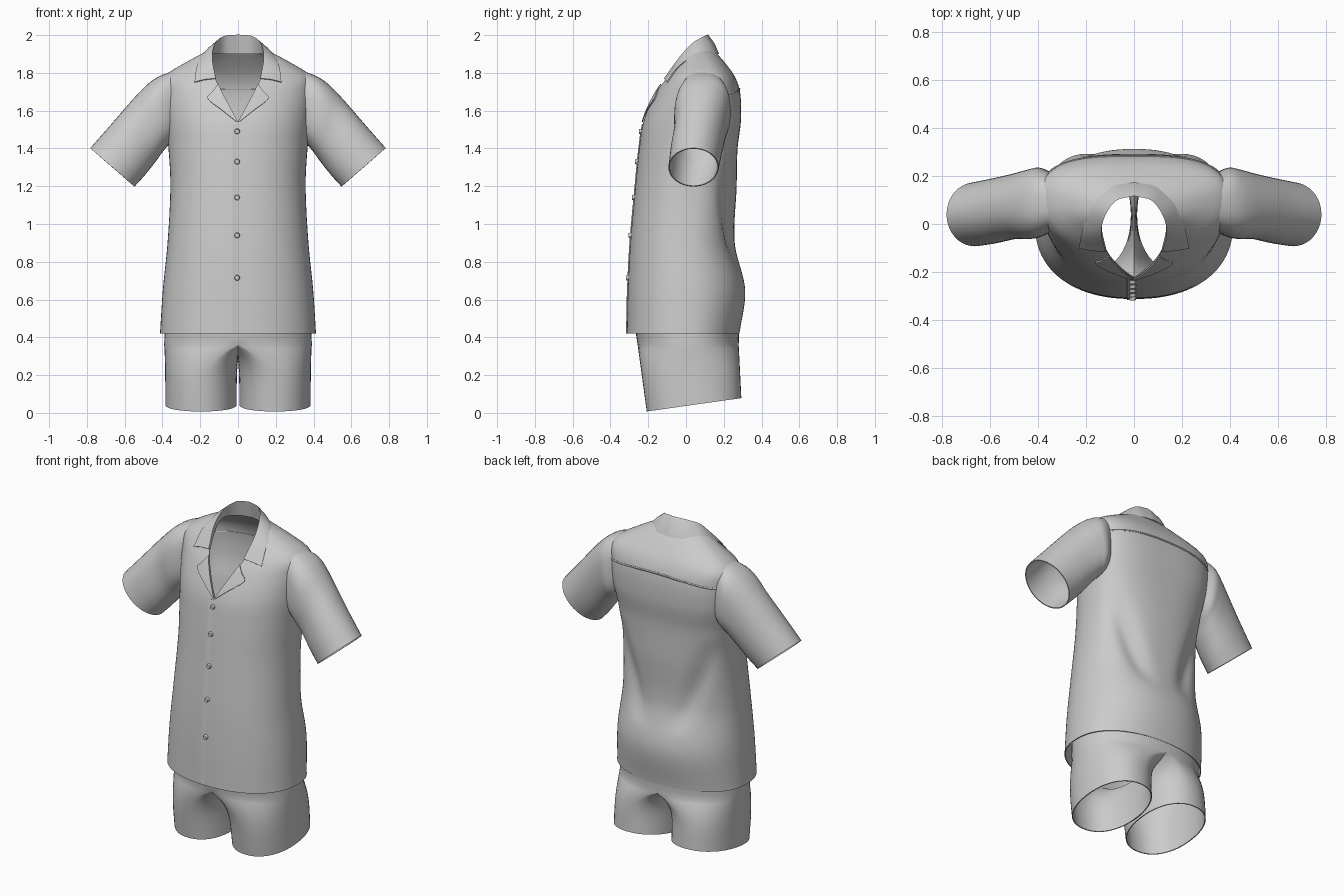
import bpy, bmesh
from math import sin, cos, pi, asin, exp, radians
from mathutils import Vector, Matrix

if "Cube" in bpy.data.objects:
    bpy.data.objects.remove(bpy.data.objects["Cube"])


def interp(keys, u):
    """Smooth (Hermite) interpolation of rows (u, a, b, ...)."""
    u = min(max(u, keys[0][0]), keys[-1][0])
    i = 0
    while i < len(keys) - 2 and u > keys[i + 1][0]:
        i += 1

    def slope(j, c):
        a, b = keys[max(j - 1, 0)], keys[min(j + 1, len(keys) - 1)]
        return (b[c] - a[c]) / (b[0] - a[0])
    k0, k1 = keys[i], keys[i + 1]
    h = k1[0] - k0[0]
    t = (u - k0[0]) / h
    return [(2*t**3 - 3*t*t + 1) * k0[c] + (t**3 - 2*t*t + t) * h * slope(i, c)
            + (3*t*t - 2*t**3) * k1[c] + (t**3 - t*t) * h * slope(i + 1, c)
            for c in range(1, len(k0))]


def resample(rows, n):
    keys = [(i, *r) for i, r in enumerate(rows)]
    return [interp(keys, j * (len(rows) - 1) / n) for j in range(n + 1)]


def cloth(name, grids, mirror=True, thick=0.006, drop=None):
    """Skin grids of points, given as (rows, closed), into one thin sheet."""
    bm = bmesh.new()
    for rows, closed in grids:
        vs = [[bm.verts.new(p) for p in r] for r in rows]
        n = len(rows[0])
        for a, b in zip(vs, vs[1:]):
            for i in range(n if closed else n - 1):
                j = (i + 1) % n
                bm.faces.new((a[i], a[j], b[j], b[i]))
    bmesh.ops.remove_doubles(bm, verts=bm.verts, dist=0.0005)
    if drop:
        bad = [f for f in bm.faces if drop(f.calc_center_median())]
        bmesh.ops.delete(bm, geom=bad, context='FACES')
    bmesh.ops.recalc_face_normals(bm, faces=bm.faces)
    me = bpy.data.meshes.new(name)
    bm.to_mesh(me)
    bm.free()
    ob = bpy.data.objects.new(name, me)
    bpy.context.collection.objects.link(ob)
    if mirror:
        ob.modifiers.new("Mirror", 'MIRROR')
    s = ob.modifiers.new("Solidify", 'SOLIDIFY')
    s.thickness, s.offset = thick, 0
    return ob


# Torso: z, half width, y of side line, front y, back y, back squareness
BODY = [(.42, .41, 0, -.31, .28, 2.2), (.65, .395, 0, -.305, .31, 2.2),
        (.9, .37, 0, -.292, .255, 2.3), (1.2, .355, .03, -.265, .265, 2.4),
        (1.4, .365, .06, -.245, .27, 2.6), (1.55, .382, .09, -.22, .288, 2.8),
        (1.7, .392, .1, -.155, .283, 2.8), (1.78, .385, .1, -.1, .255, 2.7),
        (1.85, .28, .09, -.05, .205, 2.4), (1.92, .15, .06, -.01, .145, 2.3)]
NECK = [(1.54, 0), (1.66, .065), (1.77, .12), (1.85, .135), (1.92, .135)]
N = 2.25


def surf(x, z, back=False, off=0.0):
    """Point on the torso front or back at x, z."""
    w, yw, yf, yb, nb = interp(BODY, z)
    n = nb if back else N
    k = max(0, 1 - min(abs(x) / w, 1) ** n) ** (1 / n)
    if not back:
        return (x, yw - (yw - yf) * k - off, z)
    # draped folds running from the flanks to the small of the back
    v = min(max((1.35 - z) / .6, 0), 1)
    d = abs(x) - (.32 - .2 * v)
    fold = .035 * sin(pi * v) * exp(-(d / .06) ** 2)
    return (x, yw + (yb - yw - fold) * k + off, z)


rows = []
for i in range(76):
    z = .42 + .02 * i
    w = interp(BODY, z)[0]
    o = max(0, interp(NECK, z)[0]) if z > 1.541 else 0
    t0 = asin((o / w) ** (N / 2))
    front = [t0 + (pi / 2 - t0) * j / 24 for j in range(25)]
    row = [surf(w * sin(t) ** (2 / N), z) for t in front]
    nb = interp(BODY, z)[4]
    row += [surf(w * sin(pi / 2 * (1 - j / 24)) ** (2 / nb) if j < 24 else 0, z, True)
            for j in range(1, 25)]
    rows.append(row)
cloth("shirt_body", [(rows, False)],
      drop=lambda c: c.x > .34 and ((c.y - .1) / .11) ** 2 + ((c.z - 1.61) / .145) ** 2 < 1)

# Sleeves: top x z, bottom x z, front y, back y, squareness
SLEEVE = [(.355, 1.803, .335, 1.45, -.03, .212, 2.7), (.42, 1.777, .37, 1.42, -.052, .232, 2.6),
          (.48, 1.735, .4, 1.385, -.06, .224, 2.4), (.56, 1.652, .44, 1.33, -.06, .207, 2.2),
          (.67, 1.525, .5, 1.255, -.078, .187, 2.1), (.78, 1.40, .55, 1.20, -.09, .17, 2)]
rows = []
for tx, tz, bx, bz, yf, yb, n in resample(SLEEVE, 30):
    row = []
    for j in range(40):
        a = 2 * pi * j / 40
        c, s = [(abs(v) ** (2 / n)) * (1 if v > 0 else -1) for v in (cos(a), sin(a))]
        k = (1 + c) / 2
        row.append((bx + (tx - bx) * k, (yf + yb) / 2 + (yb - yf) / 2 * s, bz + (tz - bz) * k))
    rows.append(row)
cloth("sleeves", [(rows, True)])

# Collar: stand base, fold line and outer edge, from centre back to the front
base = [(0, .138, 1.9), (.08, .118, 1.9), (.132, .05, 1.9), (.137, -.02, 1.86),
        surf(.12, 1.77)]
fold = [(0, .118, 2.0), (.075, .098, 1.992), (.122, .035, 1.955), (.138, -.035, 1.88),
        surf(.12, 1.77, off=.014)]
outer = [(0, .172, 1.9), (.1, .15, 1.9), (.18, .075, 1.9),
         surf(.215, 1.84, off=.012), surf(.23, 1.75, off=.01)]
b, f, o = (resample(r, 24) for r in (base, fold, outer))
mid = []
for p, q in zip(f, o):
    m = (Vector(p) + Vector(q)) / 2
    out = Vector((m.x, m.y - .03, 0)).normalized()
    mid.append(m + out * .004 + Vector((0, 0, .004)))
cloth("collar", [([b, f, mid, o], False)])

# Lapels turned back over the chest
rows = []
for ix, iz, ox, oz in resample([(0, 1.54, .006, 1.54), (.043, 1.62, .085, 1.603),
                                (.07, 1.67, .16, 1.663), (.105, 1.74, .135, 1.70)], 12):
    rows.append([surf(ix + (ox - ix) * k / 4, iz + (oz - iz) * k / 4, off=.009)
                 for k in range(5)])
cloth("lapels", [(rows, False)])

# Button placket, raised on its overlapping edge only
rows = [[surf(x, .42 + 1.11 * i / 40, off=.005 - .2 * (x + .03))
         for x in (-.03, -.01, .01, .025)] for i in range(41)]
cloth("placket", [(rows, False)], mirror=False)

# Buttons
for z in (1.49, 1.33, 1.14, .94, .715):
    bm = bmesh.new()
    bmesh.ops.create_cone(bm, cap_ends=True, segments=20, radius1=.015, radius2=.012,
                          depth=.014, matrix=Matrix.Rotation(pi / 2, 4, 'X'))
    me = bpy.data.meshes.new("button")
    bm.to_mesh(me)
    bm.free()
    ob = bpy.data.objects.new("button", me)
    ob.location = surf(-.005, z, off=.009)
    bpy.context.collection.objects.link(ob)

# Back yoke seam
cu = bpy.data.curves.new("yoke_seam", 'CURVE')
cu.dimensions, cu.bevel_depth, cu.bevel_resolution = '3D', .006, 1
sp = cu.splines.new('POLY')
sp.points.add(40)
for k, p in enumerate(sp.points):
    v = k / 20 - 1
    p.co = (*surf(.36 * v, 1.715 - .03 * v * v, True, .002), 1)
bpy.context.collection.objects.link(bpy.data.objects.new("yoke_seam", cu))

# Shorts: hips above the crotch, then one leg tube, mirrored
HIP = [(.36, .388, -.253, .276), (.42, .386, -.262, .278), (.6, .375, -.278, .288),
       (.72, .36, -.265, .265), (.82, .345, -.25, .225)]
M = 24
E = 2 / 2.2


def oval(t):
    s, c = sin(t), cos(t)
    s = 0 if abs(s) < 1e-9 else s
    return (abs(s) ** E * (1 if s > 0 else -1), -abs(c) ** E * (1 if c > 0 else -1))


hips = []
for i in range(13):
    z = .36 + .46 * i / 12
    w, yf, yb = interp(HIP, z)
    hips.append([(w * oval(pi * j / M)[0], (yf + yb) / 2 + (yb - yf) / 2 * oval(pi * j / M)[1], z)
                 for j in range(M + 1)])
legs = []
for i in range(17):
    s = i / 16
    f = 1 - (1 - s) ** 4
    row = []
    for j in range(2 * M):
        ox, oy = oval(pi * j / M)
        inner = j > M
        x0 = 0 if inner else .388 * ox
        y0 = .0115 + .2645 * oy
        z0 = .3 + .06 * abs(oy) ** 3 if inner else .36
        x1 = .196 + .186 * ox
        y1 = .0425 + .2475 * oy
        z1 = .008 + .07 * (y1 + .205) / .495
        row.append((x0 + (x1 - x0) * f, y0 + (y1 - y0) * s, z0 + (z1 - z0) * s))
    legs.append(row)
cloth("shorts", [(hips, False), (legs, True)])

# Bake the modifiers and smooth the cloth
bpy.ops.object.select_all(action='SELECT')
bpy.context.view_layer.objects.active = bpy.data.objects["shirt_body"]
bpy.ops.object.convert(target='MESH')
bpy.ops.object.shade_smooth_by_angle(angle=radians(40))
